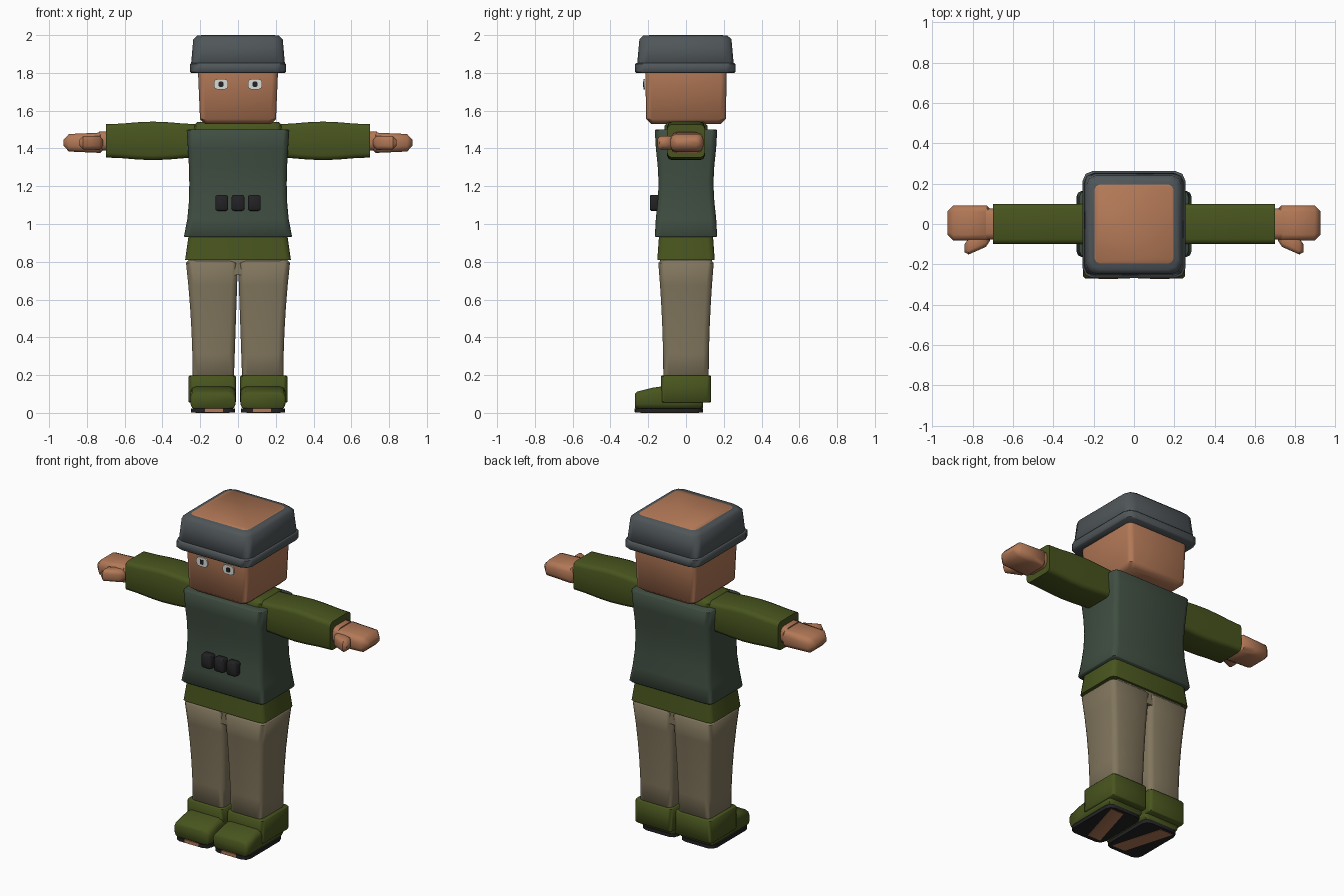
import bpy, bmesh, math
from mathutils import Vector

cube = bpy.data.objects.get("Cube")
if cube:
    bpy.data.objects.remove(cube, do_unlink=True)


def material(name, red, green, blue):
    mat = bpy.data.materials.new(name)
    mat.use_nodes = True
    mat.diffuse_color = (red, green, blue, 1)
    shader = next(node for node in mat.node_tree.nodes if node.type == 'BSDF_PRINCIPLED')
    shader.inputs["Base Color"].default_value = mat.diffuse_color
    return mat


SKIN = material("skin", .45, .19, .095)
OLIVE = material("olive cloth", .065, .09, .013)
KHAKI = material("khaki cloth", .22, .18, .11)
VEST = material("dark green vest", .05, .075, .052)
GREY = material("grey helmet", .08, .093, .1)
BLACK = material("black", .016, .016, .018)
WHITE = material("eye white", .7, .7, .66)

# Shared landmarks
CHIN, BRIM, CROWN = 1.53, 1.8, 2.0
SHOULDER, VEST_HEM, WAIST = 1.5, .93, .81
ARM_HEIGHT, CUFF_END = 1.44, .7
EYE_X, EYE_HEIGHT = .09, 1.74
FACE, TOE, HEEL = -.22, -.27, .09
BOOT_X, BOOT_TOP = .132, .197

# How the cross-section (across, up) is placed at a distance along each axis
PLACE = {'x': lambda along, across, up: Vector((along, across, up)),
         'y': lambda along, across, up: Vector((across, along, up)),
         'z': lambda along, across, up: Vector((across, up, along))}


def rect(half_a, half_b, a=0, b=0):
    """Cross-section: half sizes and centre."""
    return half_a, half_b, a, b


def outline(section, shrink, corner):
    """Points of a rounded rectangle, three to each corner."""
    half_a, half_b, a, b = section
    half_a, half_b = half_a - shrink, half_b - shrink
    radius = min(corner, half_a * .9, half_b * .9)
    for quarter, (side_a, side_b) in enumerate(((1, 1), (-1, 1), (-1, -1), (1, -1))):
        for step in range(3):
            angle = (quarter + step / 2) * math.pi / 2
            yield (a + side_a * (half_a - radius) + radius * math.cos(angle),
                   b + side_b * (half_b - radius) + radius * math.sin(angle))


def loft(name, mat, axis, start, end, shape, corner=.03, soft=0, steps=1, mirror=False):
    """Sweep shape(t) from start to end; soft chamfers both ends."""
    margin = soft / (end - start)
    stops = [(margin + (1 - 2 * margin) * i / steps, 0) for i in range(steps + 1)]
    if soft:
        stops = [(0, soft)] + stops + [(1, soft)]
    bm = bmesh.new()
    rings = []
    for t, shrink in stops:
        along = start + (end - start) * t
        rings.append([bm.verts.new(PLACE[axis](along, across, up))
                      for across, up in outline(shape(t), shrink, corner)])
    for low, high in zip(rings, rings[1:]):
        for i in range(len(low)):
            bm.faces.new((low[i - 1], low[i], high[i], high[i - 1]))
    bm.faces.new(rings[0])
    bm.faces.new(rings[-1])
    bmesh.ops.recalc_face_normals(bm, faces=bm.faces)
    mesh = bpy.data.meshes.new(name)
    bm.to_mesh(mesh)
    bm.free()
    mesh.materials.append(mat)
    obj = bpy.data.objects.new(name, mesh)
    bpy.context.collection.objects.link(obj)
    if mirror:
        obj.modifiers.new("Mirror", 'MIRROR')
    bpy.ops.object.select_all(action='DESELECT')
    obj.select_set(True)
    bpy.context.view_layer.objects.active = obj
    bpy.ops.object.shade_smooth_by_angle(angle=math.radians(50))


def plate(name, mat, front, half_width, half_height, x, z, corner):
    """Thin mirrored plate facing forward."""
    loft(name, mat, 'y', front, front + .008,
         lambda t: rect(half_width, half_height, x, z), corner, mirror=True)


# Head, neck and helmet
loft("head", SKIN, 'z', CHIN, CROWN,
     lambda t: rect(.2 + .02 * t, .21 + .01 * t), soft=.025, steps=2)
loft("neck", SKIN, 'z', ARM_HEIGHT, CHIN + .02, lambda t: rect(.08, .08))
loft("helmet_crown", GREY, 'z', BRIM + .03, CROWN - .002,
     lambda t: rect(.25 - .015 * t, .257 - .015 * t, b=-.003), corner=.05, soft=.02)
loft("helmet_brim", GREY, 'z', BRIM, BRIM + .052,
     lambda t: rect(.255, .266, b=-.003), corner=.05, soft=.006)

# Eyes
plate("eye_whites", WHITE, FACE - .005, .038, .028, EYE_X, EYE_HEIGHT, corner=.02)
plate("pupils", BLACK, FACE - .007, .012, .014, EYE_X, EYE_HEIGHT, corner=.005)

# Vest flares at the hem and widens again at the shoulders
loft("vest", VEST, 'z', VEST_HEM, SHOULDER,
     lambda t: rect(.25 + .037 * (1 - t) ** 4 + .022 * t ** 2,
                    .155 + .01 * math.cos(2 * math.pi * t)), soft=.005, steps=6)
for number, side in enumerate((-1, 0, 1)):
    loft(f"pouch_{number}", BLACK, 'y', -.191, -.14,
         lambda t: rect(.034, .042, side * .086, 1.112), corner=.012, soft=.006)

# Shirt and sleeves
loft("shirt_collar", OLIVE, 'z', ARM_HEIGHT, CHIN + .01,
     lambda t: rect(.235, .115), soft=.02)
loft("shirt_hem", OLIVE, 'z', WAIST, VEST_HEM + .02,
     lambda t: rect(.28 - .02 * t, .152 - .01 * t))
loft("sleeves", OLIVE, 'x', .2, CUFF_END,
     lambda t: rect(.1, .088 + .014 * math.sin(math.pi * t) ** 2, b=ARM_HEIGHT),
     corner=.025, steps=6, mirror=True)

# Mitten hands with thumbs
loft("wrists", SKIN, 'x', CUFF_END - .02, CUFF_END + .035,
     lambda t: rect(.077, .05, b=ARM_HEIGHT), mirror=True)
loft("hands", SKIN, 'x', CUFF_END, .925,
     lambda t: rect(.087, .055 - .01 * t, .005, ARM_HEIGHT - .01),
     soft=.03, steps=2, mirror=True)
loft("thumbs", SKIN, 'x', CUFF_END + .015, .84,
     lambda t: rect(.04, .036, -.065 - .055 * t, ARM_HEIGHT - .01),
     corner=.02, soft=.02, steps=2, mirror=True)


# Trouser legs widen upward while the gap between them closes
def trouser_section(t):
    outer = .24 + .037 * t ** 2
    inner = .022 * (1 - t)
    return rect((outer - inner) / 2, .12 + .028 * t ** 2, (outer + inner) / 2)


loft("trouser_legs", KHAKI, 'z', BOOT_TOP - .02, WAIST, trouser_section,
     soft=.016, steps=5, mirror=True)
loft("trouser_hips", KHAKI, 'z', WAIST - .08, WAIST + .01, lambda t: rect(.25, .138))


# Boots: the toe slopes up to the instep
def foot_section(t):
    top = min(.145, .11 + .09 * t)
    bottom = .018
    return rect(.12, (top - bottom) / 2, BOOT_X, (top + bottom) / 2)


loft("boot_feet", OLIVE, 'y', TOE, HEEL, foot_section,
     soft=.01, steps=4, mirror=True)
loft("boot_cuffs", OLIVE, 'z', .055, BOOT_TOP,
     lambda t: rect(.125, .132, BOOT_X + .004), corner=.02, soft=.004, mirror=True)

# Soles with worn patches
loft("boot_soles", BLACK, 'z', .002, .024,
     lambda t: rect(.117, (HEEL - TOE) / 2, BOOT_X, (HEEL + TOE) / 2),
     corner=.04, mirror=True)
loft("sole_patches", SKIN, 'y', TOE + .03, HEEL - .02,
     lambda t: rect(.045, .002, .09 + .09 * t, .002), corner=.001, mirror=True)
plate("toe_patches", SKIN, TOE - .003, .048, .01, BOOT_X - .004, .014, corner=.002)
